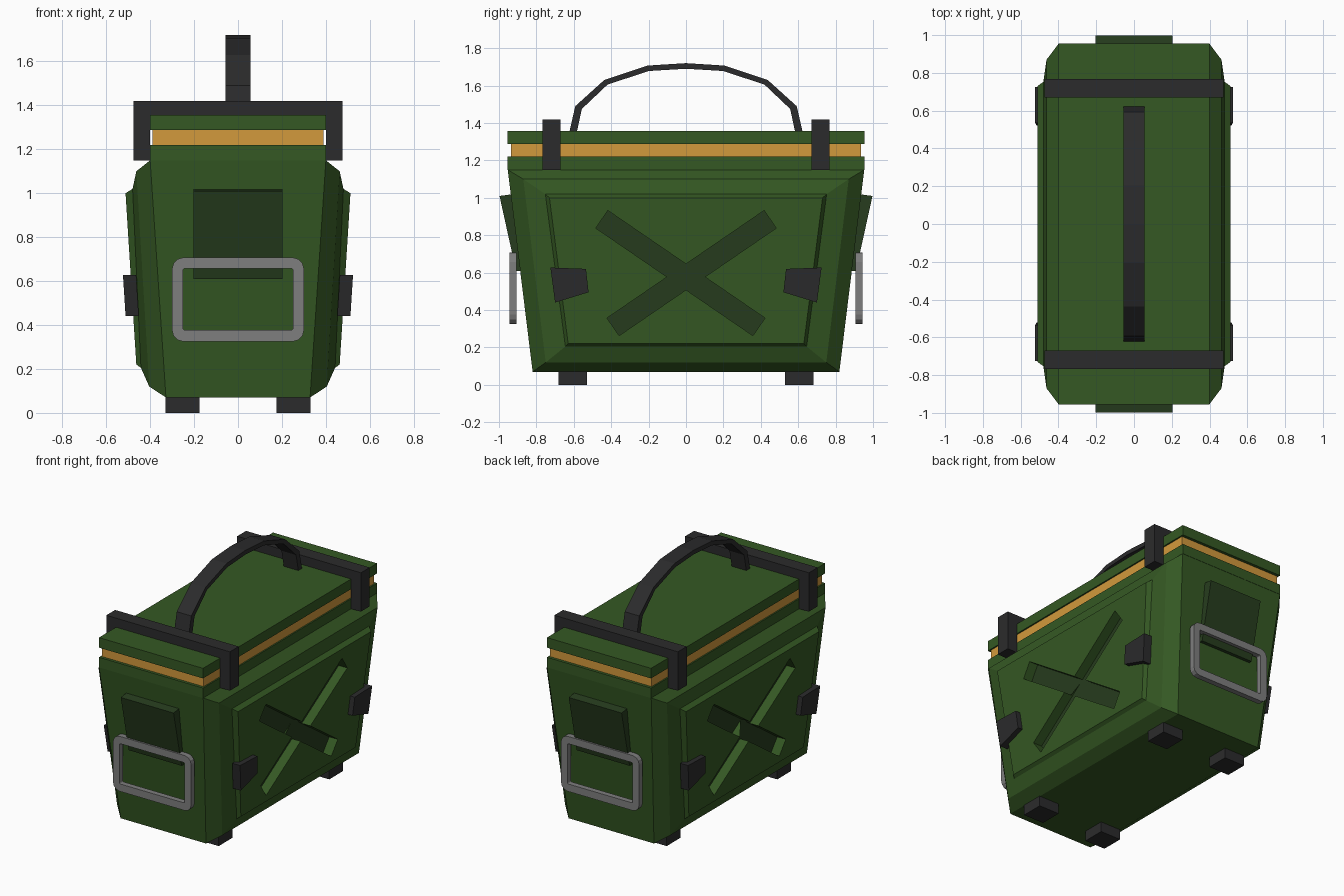
import bpy, bmesh
from math import cos, sin, pi
from mathutils import Vector

if "Cube" in bpy.data.objects:
    bpy.data.objects.remove(bpy.data.objects["Cube"])


def material(name, r, g, b):
    m = bpy.data.materials.new(name)
    m.diffuse_color = (r, g, b, 1)
    m.use_nodes = True
    m.node_tree.nodes["Principled BSDF"].inputs["Base Color"].default_value = m.diffuse_color
    return m


GREEN = material("green", 0.035, 0.098, 0.017)
DARK_GREEN = material("dark_green", 0.02, 0.046, 0.013)
BLACK = material("black", 0.024, 0.024, 0.025)
ORANGE = material("orange", 0.65, 0.32, 0.045)
METAL = material("metal", 0.21, 0.21, 0.21)


def loft(name, rings, mat, closed=False):
    """Skin equal-length rings of points; cap the ends or join last to first."""
    bm = bmesh.new()
    rows = [[bm.verts.new(p) for p in ring] for ring in rings]
    n = len(rows[0])
    pairs = list(zip(rows, rows[1:])) + ([(rows[-1], rows[0])] if closed else [])
    for a, b in pairs:
        for i in range(n):
            j = (i + 1) % n
            bm.faces.new((a[i], a[j], b[j], b[i]))
    if not closed:
        bm.faces.new(rows[0])
        bm.faces.new(rows[-1])
    bmesh.ops.recalc_face_normals(bm, faces=bm.faces[:])
    mesh = bpy.data.meshes.new(name)
    bm.to_mesh(mesh)
    bm.free()
    mesh.materials.append(mat)
    ob = bpy.data.objects.new(name, mesh)
    bpy.context.collection.objects.link(ob)
    return ob


def box(name, x0, x1, y0, y1, z0, z1, mat):
    return loft(name, [[(x0, y0, z), (x1, y0, z), (x1, y1, z), (x0, y1, z)]
                       for z in (z0, z1)], mat)


def on_panel(name, pts, lo, hi, side, mat):
    """Prism over a (y, z) outline, offset lo..hi from the leaning side panel."""
    return loft(name, [[(side * (0.463 + 0.063 * (z - 0.22) + d), y, z) for y, z in pts]
                       for d in (lo, hi)], mat)


def bar(a, b, width):
    """Rectangle outline of a bar from a to b in (y, z)."""
    a, b = Vector(a), Vector(b)
    d = (b - a).normalized() * width / 2
    p = Vector((-d.y, d.x))
    return [a + p, b + p, b - p, a - p]


# Body: nested trapezoid outlines stepping out to a raised panel on each side
# (x top, x bottom, y top, y bottom, z top, z bottom)
steps = [(0.512, 0.463, 0.73, 0.63, 1.00, 0.22),
         (0.48, 0.442, 0.752, 0.645, 1.02, 0.205),
         (0.463, 0.404, 0.87, 0.75, 1.10, 0.12),
         (0.40, 0.328, 0.953, 0.82, 1.15, 0.07)]


def outline(s, x):
    xt, xb, yt, yb, zt, zb = s
    return [(x * xt, -yt, zt), (x * xt, yt, zt), (x * xb, yb, zb), (x * xb, -yb, zb)]


body = loft("body", [outline(s, -1) for s in steps] +
            [outline(s, 1) for s in reversed(steps)], GREEN)

# Sunken cross on each side, with a dark floor
cutters = []
for side in (-1, 1):
    for k in (-1, 1):
        pts = bar((k * 0.45, 0.885), (-k * 0.39, 0.31), 0.114)
        cut = on_panel("cross_cutter", pts, -0.07, 0.1, side, GREEN)
        cut.hide_render = True
        cutters.append(cut)
        mod = body.modifiers.new("cross", 'BOOLEAN')
        mod.operation, mod.solver, mod.object = 'DIFFERENCE', 'EXACT', cut
        on_panel("cross_floor", pts, -0.075, -0.066, side, DARK_GREEN)
dg = bpy.context.evaluated_depsgraph_get()
cut_mesh = bpy.data.meshes.new_from_object(body.evaluated_get(dg))
body.modifiers.clear()
body.data = cut_mesh
for c in cutters:
    bpy.data.objects.remove(c)

# Rim, seal and lid
box("rim", -0.40, 0.40, -0.955, 0.955, 1.15, 1.22, GREEN)
box("seal", -0.39, 0.39, -0.935, 0.935, 1.215, 1.29, ORANGE)
box("lid", -0.40, 0.40, -0.955, 0.955, 1.287, 1.357, GREEN)

# Straps over the lid
strap = [(-0.475, 1.15), (-0.475, 1.42), (0.475, 1.42), (0.475, 1.15),
         (0.40, 1.15), (0.40, 1.357), (-0.40, 1.357), (-0.40, 1.15)]
for s in (-1, 1):
    loft("strap", [[(x, s * y, z) for x, z in strap] for y in (0.67, 0.767)], BLACK)

# Arched carry handle
outer = [(0.624, 1.35), (0.592, 1.49), (0.437, 1.63), (0.205, 1.707)]
inner = [(0.584, 1.35), (0.557, 1.475), (0.42, 1.605), (0.20, 1.678)]
arch = ([(-y, z) for y, z in outer] + [(0, 1.72)] + outer[::-1] +
        inner + [(0, 1.69)] + [(-y, z) for y, z in inner[::-1]])
loft("carry_handle", [[(x, y, z) for y, z in arch] for x in (-0.056, 0.056)], BLACK)


def rounded(hx, z0, z1, r, y):
    """Rounded rectangle ring in the xz plane."""
    pts = []
    for i, (cx, cz) in enumerate([(hx - r, z1 - r), (r - hx, z1 - r),
                                  (r - hx, z0 + r), (hx - r, z0 + r)]):
        for j in range(4):
            a = (i + j / 3) * pi / 2
            pts.append((cx + r * cos(a), y, cz + r * sin(a)))
    return pts


# End plates and hanging ring handles
plate = [(0.997, 1.01), (0.92, 1.02), (0.87, 0.61), (0.909, 0.61)]
for s in (-1, 1):
    loft("end_plate", [[(x, s * y, z) for y, z in plate] for x in (-0.203, 0.203)], DARK_GREEN)
    loft("ring_handle", [rounded(0.30, 0.325, 0.707, 0.05, s * 0.943),
                         rounded(0.30, 0.325, 0.707, 0.05, s * 0.905),
                         rounded(0.25, 0.377, 0.657, 0.008, s * 0.905),
                         rounded(0.25, 0.377, 0.657, 0.008, s * 0.943)], METAL, closed=True)

# Side clips and feet
clip = [(0.725, 0.627), (0.535, 0.62), (0.521, 0.495), (0.70, 0.44)]
for sx in (-1, 1):
    for sy in (-1, 1):
        on_panel("side_clip", [(sy * y, z) for y, z in clip], -0.025, 0.035, sx, BLACK)
        xs, ys = sorted((sx * 0.175, sx * 0.33)), sorted((sy * 0.53, sy * 0.683))
        box("foot", *xs, *ys, 0, 0.075, BLACK)
